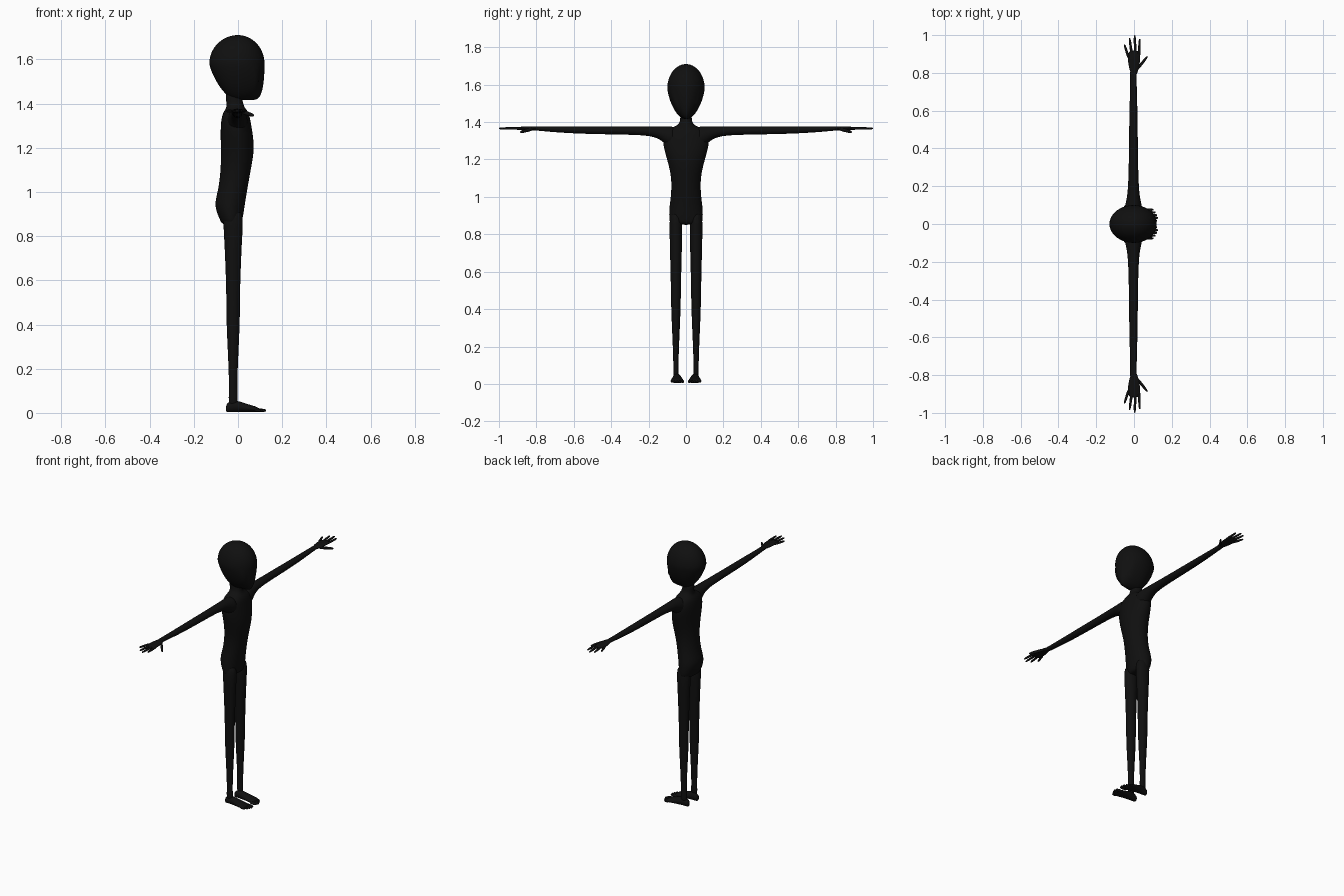
import bpy, bmesh, math

cube = bpy.data.objects.get("Cube")
if cube:
    bpy.data.objects.remove(cube, do_unlink=True)

# One matte black skin colour
skin = bpy.data.materials.new("black skin")
skin.use_nodes = True
shade = .005
black = (shade, shade, shade, 1)
skin.diffuse_color = black
skin.node_tree.nodes["Principled BSDF"].inputs["Base Color"].default_value = black

X, Y, Z = range(3)


def loft(bm, axis, rows, sides=16):
    """Skin oval rings; each row is (position, centre a, centre b, radius a, radius b)."""
    step = math.tau / sides
    # Enlarge each ring by the amount that subdivision will shrink it
    grow = 3 / (2 + math.cos(step))
    previous = None
    for position, centre_a, centre_b, radius_a, radius_b in rows:
        ring = []
        for i in range(sides):
            point = [centre_a + radius_a * grow * math.cos(i * step),
                     centre_b + radius_b * grow * math.sin(i * step)]
            point.insert(axis, position)
            ring.append(bm.verts.new(point))
        if previous:
            for i in range(sides):
                bm.faces.new((previous[i - 1], previous[i], ring[i], ring[i - 1]))
        else:
            bm.faces.new(ring)
        previous = ring
    bm.faces.new(previous)


def digit(bm, axis, base, tip, radius):
    """Tapered finger or toe from base to tip, running along an axis."""
    rows = []
    for along, thickness in ((0, 1), (.7, .9), (.95, .7), (1, .3)):
        centre = [start + (end - start) * along for start, end in zip(base, tip)]
        position = centre.pop(axis)
        rows.append((position, *centre, radius * thickness, radius * thickness))
    loft(bm, axis, rows, sides=8)


def finish(name, bm, mirrored=False, subdivided=True):
    """Turn the bmesh into a smooth object, optionally copied to the other side."""
    bmesh.ops.recalc_face_normals(bm, faces=bm.faces)
    mesh = bpy.data.meshes.new(name)
    bm.to_mesh(mesh)
    bm.free()
    mesh.materials.append(skin)
    for polygon in mesh.polygons:
        polygon.use_smooth = True
    part = bpy.data.objects.new(name, mesh)
    bpy.context.collection.objects.link(part)
    if mirrored:
        mirror = part.modifiers.new("both sides", "MIRROR")
        mirror.use_axis = (False, True, False)
        mirror.use_mirror_merge = False
    if subdivided:
        smooth = part.modifiers.new("smooth", "SUBSURF")
        smooth.levels = smooth.render_levels = 2


# Head: a ball with a round skull, tapered nape and a full, flat-bottomed jaw
bm = bmesh.new()
bmesh.ops.create_uvsphere(bm, u_segments=40, v_segments=32, radius=1)
for vert in bm.verts:
    x, y, z = vert.co
    drop = max(-z, 0)
    if x < 0:
        x *= 1 - .3 * drop
    elif drop:
        x *= max(math.hypot(x, y), .1) ** -.75 if abs(x) > abs(y) else 1 + drop / 2
    vert.co = (x * (.13 if x < 0 else .12),
               y * .1 * (1 - .2 * drop),
               1.58 + z * (.13 if z > 0 else .165))
finish("head", bm, subdivided=False)

# Torso and neck: height, centre depth, half depth, half width
bm = bmesh.new()
loft(bm, Z, [(z, x, 0, depth, width) for z, x, depth, width in (
    (.85, -.03, .04, .08),
    (.87, -.03, .05, .09),
    (.94, -.04, .07, .09),
    (1, -.025, .065, .08),
    (1.1, -.01, .067, .075),
    (1.2, 0, .077, .1),
    (1.3, -.01, .07, .13),
    (1.36, -.01, .06, .11),
    (1.38, -.01, .04, .04),
    (1.41, -.017, .036, .03),
    (1.46, -.02, .04, .03))])
finish("torso_and_neck", bm)

# Arms: distance out, half depth, half height, hung from a level top line
arm_top = 1.377
bm = bmesh.new()
loft(bm, Y, [(y, -.003, arm_top - height, depth, height) for y, depth, height in (
    (.05, .05, .06),
    (.1, .045, .055),
    (.15, .03, .025),
    (.3, .024, .022),
    (.6, .022, .02),
    (.78, .015, .012),
    (.83, .02, .01))])
finish("arms", bm, mirrored=True)

# Hands: palm, four spread fingers and a thumb
palm = 1.366
bm = bmesh.new()
loft(bm, Y, [(y, 0, palm, width, height) for y, width, height in (
    (.78, .014, .01), (.85, .032, .011), (.9, .034, .008), (.92, .02, .005))])
for i, reach in enumerate((.95, .985, 1, .98)):
    offset = i - 1.5
    digit(bm, Y, (.017 * offset, .87, palm), (.027 * offset - .01, reach, palm), .0075)
digit(bm, Y, (.01, .81, palm), (.07, .887, palm - .02), .01)
finish("hands", bm, mirrored=True)

# Legs: height, half depth, half width
bm = bmesh.new()
loft(bm, Z, [(z, -.022, .054, depth, width) for z, depth, width in (
    (.93, .05, .035),
    (.8, .04, .034),
    (.55, .03, .027),
    (.43, .031, .026),
    (.3, .025, .021),
    (.1, .016, .012),
    (.03, .025, .016))])
finish("legs", bm, mirrored=True)

# Feet: distance forward, height, half width, then five toes
sole = .004
bm = bmesh.new()
loft(bm, X, [(x, .048, sole + height / 2, width, height / 2) for x, height, width in (
    (-.055, .03, .012),
    (-.045, .045, .018),
    (-.01, .055, .022),
    (.04, .036, .03),
    (.08, .026, .036),
    (.1, .015, .03))])
for i, reach in enumerate((.122, .127, .122, .114, .104)):
    y = .018 + .0145 * i
    digit(bm, X, (.07, y, .013), (reach, y, .011), .009 - .0007 * i)
finish("feet", bm, mirrored=True)
